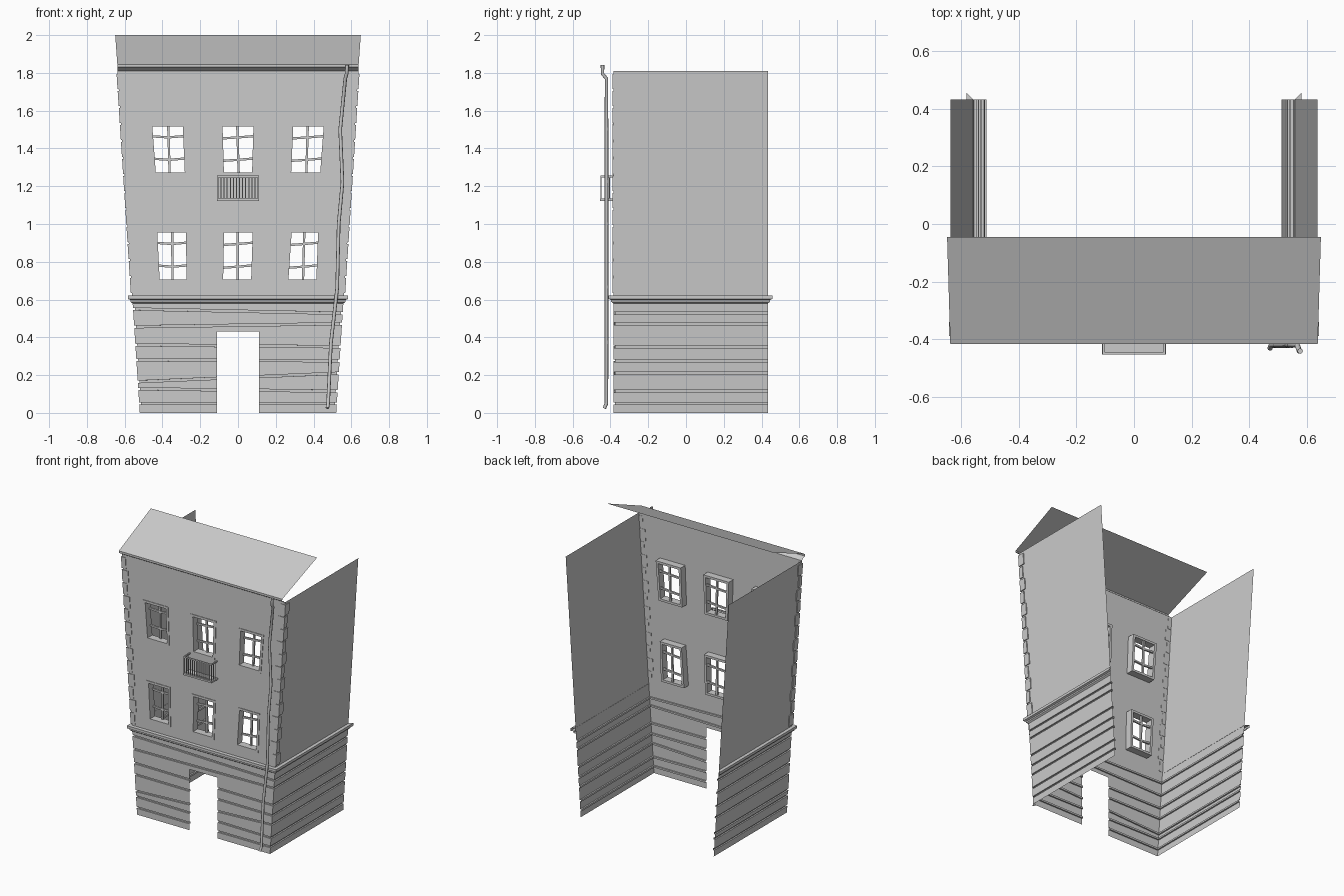
import bpy, bmesh
from mathutils import Vector

if "Cube" in bpy.data.objects:
    bpy.data.objects.remove(bpy.data.objects["Cube"])

YF, YB = -0.385, 0.433          # front wall and open rear edge


def W(z):                       # half width: walls lean outwards with height
    return 0.52 + 0.065 * z


def obj(name, verts, faces):
    me = bpy.data.meshes.new(name)
    me.from_pydata(verts, [], faces)
    bm = bmesh.new()
    bm.from_mesh(me)
    bmesh.ops.recalc_face_normals(bm, faces=bm.faces)
    bm.to_mesh(me)
    bm.free()
    o = bpy.data.objects.new(name, me)
    bpy.context.collection.objects.link(o)
    return o


def sheet(name, rows, skip=()):
    """Skin a grid of points; skip holds (row, column) holes."""
    n = len(rows[0])
    faces = [(r*n+c, r*n+c+1, r*n+n+c+1, r*n+n+c)
             for r in range(len(rows)-1) for c in range(n-1) if (r, c) not in skip]
    return obj(name, [p for r in rows for p in r], faces)


def prism(base, shift):
    """Closed prism from a polygon and a shift vector."""
    n = len(base)
    a = [Vector(p) for p in base]
    v = a + [p + Vector(shift) for p in a]
    f = [tuple(range(n)), tuple(range(n, 2*n))]
    f += [(i, (i+1) % n, n+(i+1) % n, n+i) for i in range(n)]
    return v, f


def merged(name, parts):
    V, F = [], []
    for v, f in parts:
        k = len(V)
        V += v
        F += [tuple(i+k for i in q) for q in f]
    return obj(name, V, F)


def box(x0, x1, y0, y1, z0, z1):
    return prism([(x0, y0, z0), (x1, y0, z0), (x1, y1, z0), (x0, y1, z0)], (0, 0, z1-z0))


# Ground floor: grooved sheet around front and sides, with doorway
grooves = [(.05, .05), (.127, .115), (.165, .21), (.28, .276), (.36, .35), (.456, .472), (.55, .527)]
levels = [(0, 0, 0)]
for i, (l, r) in enumerate(grooves):
    if i == 5:
        levels.append((.43, .43, 0))
        door_row = len(levels) - 1
    for dz, d in ((-.006, 0), (-.006, .01), (.006, .01), (.006, 0)):
        levels.append((l+dz, r+dz, d))
levels.append((.6, .6, 0))
rows = []
for l, r, d in levels:
    m0, m1 = l+(r-l)*.4, l+(r-l)*.6
    rows.append([(-W(l)+d, YB, l), (-W(l)+d, YF+d, l), (-.11, YF+d, m0),
                 (.11, YF+d, m1), (W(r)-d, YF+d, r), (W(r)-d, YB, r)])
sheet("ground_floor_wall", rows, {(r, 2) for r in range(door_row)})

# Upper wall with six crooked window openings
lev = [(.69, [-.43, -.255, -.095, .085, .25, .43]),
       (.97, [-.445, -.26, -.09, .095, .27, .44]),
       (1.257, [-.45, -.265, -.09, .09, .265, .45]),
       (1.533, [-.472, -.276, -.1, .1, .276, .472])]
full = [(.6, lev[0][1])] + lev + [(1.81, lev[3][1])]
rows = [[(-W(z), YB, z), (-W(z), YF, z)] + [(x, YF, z) for x in xs]
        + [(W(z), YF, z), (W(z), YB, z)] for z, xs in full]
sheet("upper_wall", rows, {(r, c) for r in (1, 3) for c in (2, 4, 6)})


# Windows: deep frame plus crooked glazing bars
def window(name, z0, z1, bl, br, tl, tr, k):
    def at(u, v):
        lo, hi = bl+(br-bl)*u, tl+(tr-tl)*u
        return lo+(hi-lo)*v, z0+(z1-z0)*v

    def ring(i, y):
        e, g = i/(br-bl), i/(z1-z0)
        return [(x, y, z) for x, z in (at(e, g), at(1-e, g), at(1-e, 1-g), at(e, 1-g))]

    yf, yb = YF-.004, YF+.05
    v = ring(0, yf) + ring(.016, yf) + ring(.016, yb) + ring(0, yb)
    f = [(a*4+i, a*4+(i+1) % 4, (a+1) % 4*4+(i+1) % 4, (a+1) % 4*4+i)
         for a in range(4) for i in range(4)]
    parts = [(v, f)]

    def bar(p, q):
        (x0, a), (x1, b) = at(*p), at(*q)
        t = .006
        s = Vector((b-a, 0, x0-x1)).normalized() * t
        A, B = Vector((x0, yb-.016, a)), Vector((x1, yb-.016, b))
        parts.append(prism([A-s, A+s, B+s, B-s], (0, .012, 0)))

    bar((.5-.02*k, .04), (.5+.02*k, .96))
    for h in (.3, .73):
        bar((.06, h+.02*k), (.5, h))
        bar((.5, h), (.94, h+.025))
    merged(name, parts)


for floor, (a, b) in (("lower", (0, 1)), ("upper", (2, 3))):
    for i, side in enumerate(("left", "middle", "right")):
        (z0, lo), (z1, hi) = lev[a], lev[b]
        window(f"{floor}_{side}_window", z0, z1, lo[2*i], lo[2*i+1], hi[2*i], hi[2*i+1], (1, -1, -1)[i])

# String course between the floors, mitred round three sides
prof = [(0, .58), (.011, .588), (.011, .598), (.024, .603), (.024, .621), (0, .622)]
w = W(.6)
sheet("string_course", [[(-w-d, YB+d, z), (-w-d, YF-d, z), (w+d, YF-d, z), (w+d, YB+d, z)]
                        for d, z in prof])

# Quoins: thin L blocks on both front corners
parts = []
N = 13
for s in (-1, 1):
    for i in range(N):
        z = .635 + i*.09
        a, b = (.045, .03) if i % 2 else (.03, .045)
        e, o, n = W(z+.037), .004, .002
        pts = [(e+o, YF-o), (e+o, YF+b), (e-n, YF+b), (e-n, YF+n), (e-a, YF+n), (e-a, YF-o)]
        parts.append(prism([(s*x, y, z) for x, y in pts], (s*.005, 0, .078)))
merged("quoins", parts)

# Eave and single-slope roof
sheet("roof", [[(-h, y, z), (h, y, z)] for h, y, z in
               ((.637, YF, 1.81), (.637, -.405, 1.826), (.638, -.418, 1.83),
                (.639, -.418, 1.845), (.65, -.045, 2.0))])

# Balcony: slab, rails and balusters
parts = [box(-.112, .112, -.454, YF, 1.123, 1.135),
         box(-.11, .11, -.453, -.445, 1.247, 1.256)]
for s in (-1, 1):
    x0, x1 = sorted((s*.11, s*.102))
    parts.append(box(x0, x1, -.453, YF, 1.247, 1.256))
    for y in (-.425, -.405):
        parts.append(box(x0+.002, x1-.002, y-.002, y+.002, 1.135, 1.247))
for i in range(14):
    x = -.106 + i*.212/13
    parts.append(box(x-.0025, x+.0025, -.4515, -.4465, 1.135, 1.247))
merged("balcony", parts)

# Crooked drainpipe
cu = bpy.data.curves.new("drainpipe", 'CURVE')
cu.dimensions = '3D'
cu.bevel_depth, cu.bevel_resolution, cu.use_fill_caps = .0095, 2, True
path = [(.578, -.442, 1.842), (.575, -.442, 1.795), (.568, -.421, 1.77), (.541, -.421, 1.5),
        (.553, -.421, 1.22), (.533, -.421, 1.0), (.525, -.421, .66), (.492, -.421, .37),
        (.477, -.421, .05), (.473, -.432, .025)]
sp = cu.splines.new('POLY')
sp.points.add(len(path)-1)
for p, c in zip(sp.points, path):
    p.co = (*c, 1)
bpy.context.collection.objects.link(bpy.data.objects.new("drainpipe", cu))
